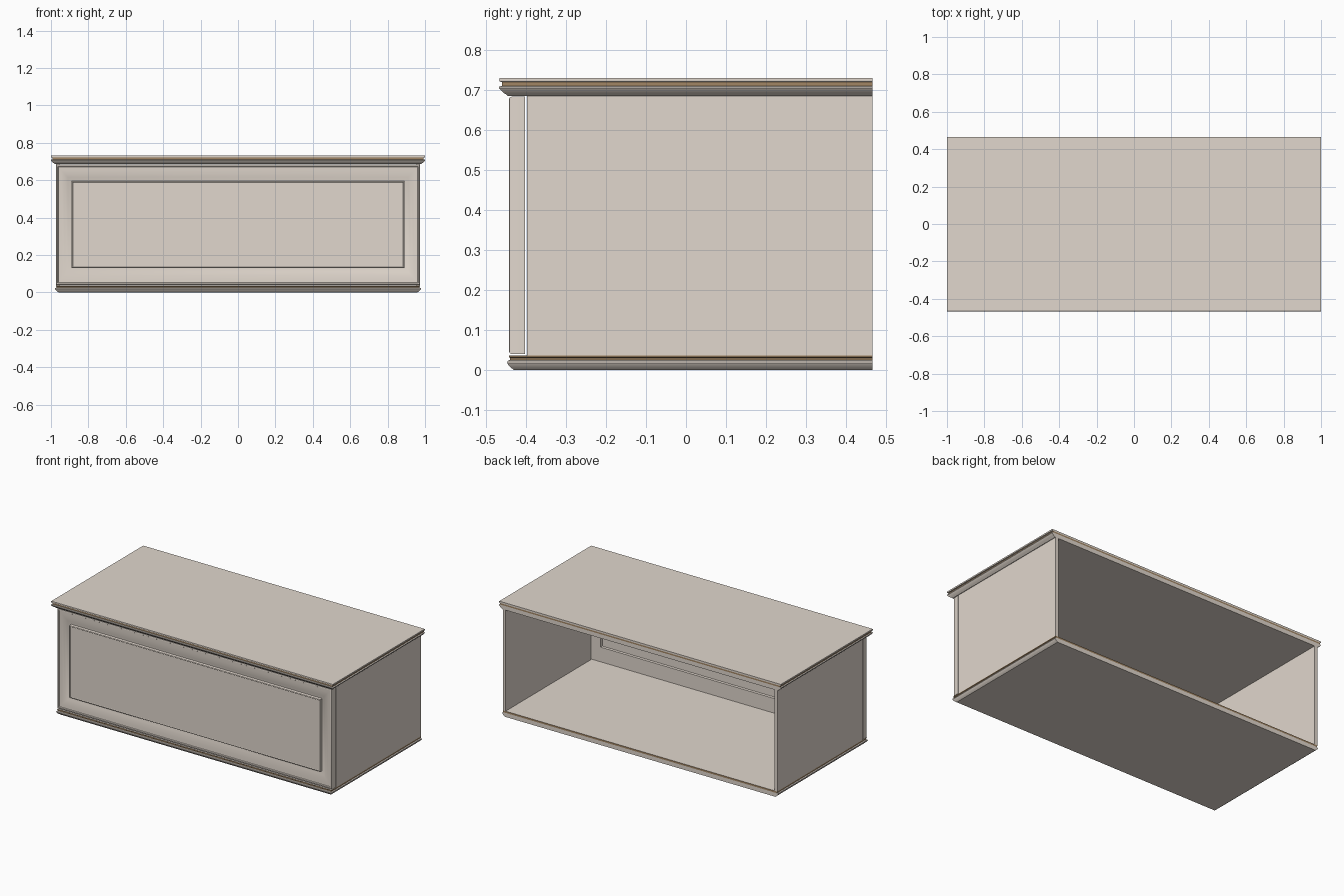
import bpy, bmesh, math

if "Cube" in bpy.data.objects:
    bpy.data.objects.remove(bpy.data.objects["Cube"])

def material(name, rgb):
    m = bpy.data.materials.new(name)
    m.diffuse_color = (*rgb, 1)
    m.use_nodes = True
    m.node_tree.nodes["Principled BSDF"].inputs["Base Color"].default_value = m.diffuse_color
    return m

PAINT = material("warm_grey_paint", (0.75, 0.68, 0.61))
BROWN = material("brown_inlay", (0.36, 0.24, 0.13))

def loft(name, loops, inlay=()):
    """Skin a stack of 4-point loops, cap both ends; inlay lists the brown bands."""
    bm = bmesh.new()
    rings = [[bm.verts.new(p) for p in loop] for loop in loops]
    for i, (a, b) in enumerate(zip(rings, rings[1:])):
        for k in range(4):
            f = bm.faces.new((a[k], a[(k + 1) % 4], b[(k + 1) % 4], b[k]))
            f.material_index = 1 if i in inlay else 0
    bm.faces.new(rings[0])
    bm.faces.new(rings[-1])
    bmesh.ops.recalc_face_normals(bm, faces=bm.faces)
    me = bpy.data.meshes.new(name)
    bm.to_mesh(me)
    bm.free()
    me.materials.append(PAINT)
    me.materials.append(BROWN)
    ob = bpy.data.objects.new(name, me)
    bpy.context.collection.objects.link(ob)
    bpy.ops.object.select_all(action='DESELECT')
    ob.select_set(True)
    bpy.context.view_layer.objects.active = ob
    bpy.ops.object.shade_smooth_by_angle(angle=math.radians(30))
    return ob

BACK = 0.466

def slab(name, half_x, front, profile, inlay):
    """Moulded slab: the profile (inset, z) runs round front and sides, flat back."""
    loops = [[(-half_x + d, front + d, z), (half_x - d, front + d, z),
              (half_x - d, BACK, z), (-half_x + d, BACK, z)] for d, z in profile]
    return loft(name, loops, inlay)

# moulded top and base
slab("top_slab", 1.0, -0.467,
     [(0.022, 0.685), (0.018, 0.689), (0.010, 0.694), (0.003, 0.701), (0.0, 0.705),
      (0.0, 0.709), (0.007, 0.711), (0.007, 0.720), (0.001, 0.722), (0.0, 0.725),
      (0.001, 0.731)], inlay=(6,))
slab("base_slab", 0.978, -0.447,
     [(0.018, 0.0), (0.010, 0.006), (0.003, 0.013), (0.0, 0.018), (0.001, 0.023),
      (0.007, 0.026), (0.007, 0.031), (0.004, 0.033), (0.004, 0.037)], inlay=(5, 6, 7))

# side walls of the open-backed body
for side, s in (("left", -1), ("right", 1)):
    xs = sorted((s * 0.974, s * 0.954))
    loft(side + "_side", [[(xs[0], -0.398, z), (xs[1], -0.398, z),
                           (xs[1], BACK, z), (xs[0], BACK, z)] for z in (0.037, 0.685)])

# framed front: concentric rectangles, from the recessed back round to the raised field
steps = [(0.096, -0.416), (0.094, -0.402), (0.0, -0.402), (0.0, -0.436), (0.003, -0.441),
         (0.006, -0.442), (0.011, -0.442), (0.014, -0.437), (0.030, -0.436),
         (0.050, -0.433), (0.070, -0.427), (0.086, -0.421), (0.089, -0.421),
         (0.091, -0.437), (0.095, -0.439), (0.098, -0.437), (0.101, -0.437)]
loft("front_panel", [[(-0.974 + 0.93 * d, y, 0.040 + d), (0.974 - 0.93 * d, y, 0.040 + d),
                      (0.974 - 0.93 * d, y, 0.684 - d), (-0.974 + 0.93 * d, y, 0.684 - d)]
                     for d, y in steps])
